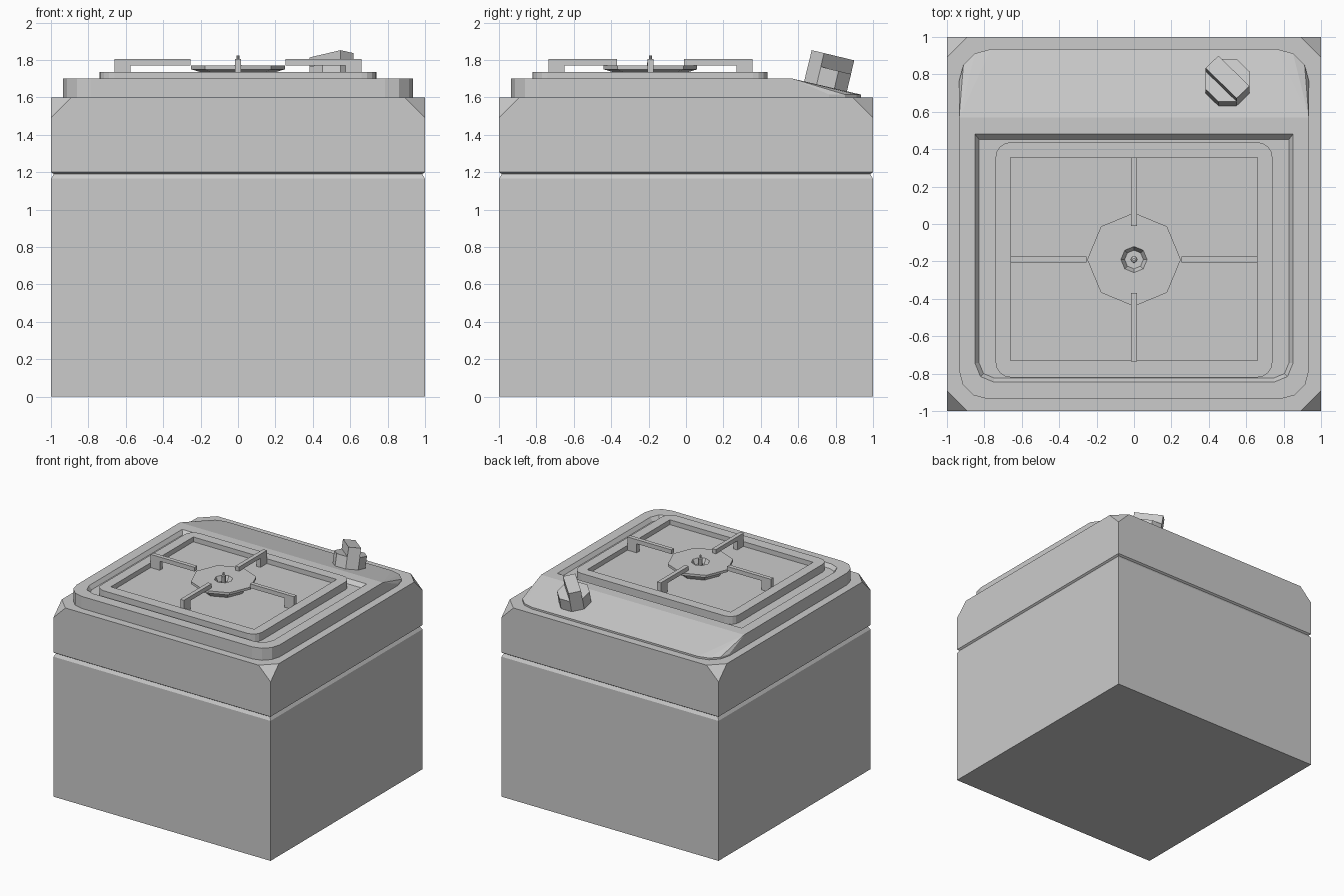
import bpy, bmesh
from math import cos, sin, pi, radians
from mathutils import Vector, Matrix

if "Cube" in bpy.data.objects:
    bpy.data.objects.remove(bpy.data.objects["Cube"])

CY = -0.19  # burner centre in y


def finish(name, bm):
    bmesh.ops.recalc_face_normals(bm, faces=bm.faces)
    me = bpy.data.meshes.new(name)
    bm.to_mesh(me)
    bm.free()
    ob = bpy.data.objects.new(name, me)
    bpy.context.collection.objects.link(ob)
    return ob


def loft(rings):
    """Closed solid through rings of equal vertex count."""
    bm = bmesh.new()
    vs = [[bm.verts.new(p) for p in r] for r in rings]
    n = len(rings[0])
    for a, b in zip(vs, vs[1:]):
        for i in range(n):
            j = (i + 1) % n
            bm.faces.new((a[i], a[j], b[j], b[i]))
    bm.faces.new(vs[0][::-1])
    bm.faces.new(vs[-1])
    return bm


def rrect(x, y0, y1, z, rf, rb, seg):
    """Rectangle outline with front / back corner radii, counter-clockwise."""
    pts = []
    for sx, y, sy, r, a0 in ((1, y0, 1, rf, -90), (1, y1, -1, rb, 0),
                             (-1, y1, -1, rb, 90), (-1, y0, 1, rf, 180)):
        for i in range(seg + 1 if r else 1):
            a = radians(a0 + 90 * i / seg)
            pts.append((sx * (x - r) + r * cos(a), y + sy * r + r * sin(a), z))
    return pts


def rect(x0, x1, y0, y1, z):
    return [(x0, y0, z), (x1, y0, z), (x1, y1, z), (x0, y1, z)]


def box(name, x0, x1, y0, y1, z0, z1):
    return finish(name, loft([rect(x0, x1, y0, y1, z) for z in (z0, z1)]))


def circle(r, z, n=8, a0=0.0, cy=0.0):
    return [(r * cos(a0 + 2 * pi * i / n), cy + r * sin(a0 + 2 * pi * i / n), z)
            for i in range(n)]


def clip(bm, co, no):
    """Slice off everything on the normal's side and cap the cut."""
    geom = bm.verts[:] + bm.edges[:] + bm.faces[:]
    bmesh.ops.bisect_plane(bm, geom=geom, plane_co=co, plane_no=no, clear_outer=True)
    bmesh.ops.holes_fill(bm, edges=[e for e in bm.edges if e.is_boundary])


def cut(ob, cutter):
    m = ob.modifiers.new("recess", 'BOOLEAN')
    m.operation, m.solver, m.object = 'DIFFERENCE', 'EXACT', cutter
    bpy.context.view_layer.objects.active = ob
    bpy.ops.object.modifier_apply(modifier=m.name)
    bpy.data.objects.remove(cutter)


# Cabinet with a groove and clipped top corners
bm = loft([rect(-s, s, -s, s, z) for s, z in
           ((1, 0), (1, 1.165), (0.985, 1.19), (1, 1.2), (1, 1.6))])
for sx in (-1, 1):
    for sy in (-1, 1):
        clip(bm, (sx, sy * 0.89, 1.6), Vector((sx, sy, 1)).normalized())
finish("cabinet", bm)

# Worktop: flat at the front, falling away at the back
W, YB, HI, LO = 0.935, 0.57, 1.7, 1.615
outline = rrect(W, -W, W, 0, 0.15, 0.17, 3)
outline = outline[:4] + [(W, YB, 0)] + outline[4:12] + [(-W, YB, 0)] + outline[12:]
bm = bmesh.new()
low = [bm.verts.new((x, y, 1.58)) for x, y, z in outline]
top = [bm.verts.new((x, y, HI if y <= YB else LO)) for x, y, z in outline]
n = len(outline)
for i in range(n):
    j = (i + 1) % n
    bm.faces.new((low[i], low[j], top[j], top[i]))
bm.faces.new(low[::-1])
bm.faces.new(top[:5] + top[13:])
bm.faces.new((top[4], top[8], top[9], top[13]))
for i in range(3):
    bm.faces.new((top[4], top[5 + i], top[6 + i]))
    bm.faces.new((top[13], top[9 + i], top[10 + i]))
worktop = finish("worktop", bm)
cut(worktop, finish("worktop_cutter", loft([
    rrect(0.828, -0.823, 0.452, 1.67, 0.08, 0, 2),
    rrect(0.872, -0.867, 0.508, 1.73, 0.12, 0, 2)])))

# Burner tray with sunken middle
tray = finish("burner_tray", loft([rrect(0.74, -0.82, 0.437, z, 0.08, 0.08, 4)
                                   for z in (1.66, 1.735)]))
cut(tray, box("tray_cutter", -0.66, 0.66, -0.73, 0.355, 1.695, 1.8))

# Burner cap with hollow and central pin
burner_profile = [(0.17, 1.69), (0.2, 1.735), (0.25, 1.75), (0.25, 1.77),
                  (0.07, 1.77), (0.05, 1.73), (0.018, 1.73), (0.017, 1.8),
                  (0.009, 1.805), (0.009, 1.823)]
finish("burner", loft([circle(r, z, cy=CY) for r, z in burner_profile]))

# Four pan supports: a bar with a leg at its outer end
for k, (inner, outer) in enumerate(((0.255, 0.66), (0.18, 0.545),
                                    (0.255, 0.66), (0.18, 0.545))):
    side = [(inner, 1.77), (outer - 0.085, 1.77), (outer - 0.085, 1.69),
            (outer, 1.69), (outer, 1.805), (inner, 1.805)]
    arm = finish("pan_support", loft([[(x, y, z) for x, z in side]
                                      for y in (-0.017, 0.017)]))
    arm.matrix_world = Matrix.Translation((0, CY, 0)) @ Matrix.Rotation(k * pi / 2, 4, 'Z')

# Control knob: octagonal base and a diagonal grip, square to the slope
tilt = Matrix.Translation((0.5, 0.745, 1.655)) @ Matrix.Rotation(radians(-13.5), 4, 'X')
R = 0.127
base = finish("knob_base", loft([circle(R, z, a0=pi / 8) for z in (-0.02, 0.1)]))
bm = loft([circle(R, z, a0=pi / 8) for z in (0.09, 0.175)])
for s in (-1, 1):
    no = Vector((s, s, 0)).normalized()
    clip(bm, no * 0.048, no)
grip = finish("knob_grip", bm)
for part in (base, grip):
    part.matrix_world = tilt
